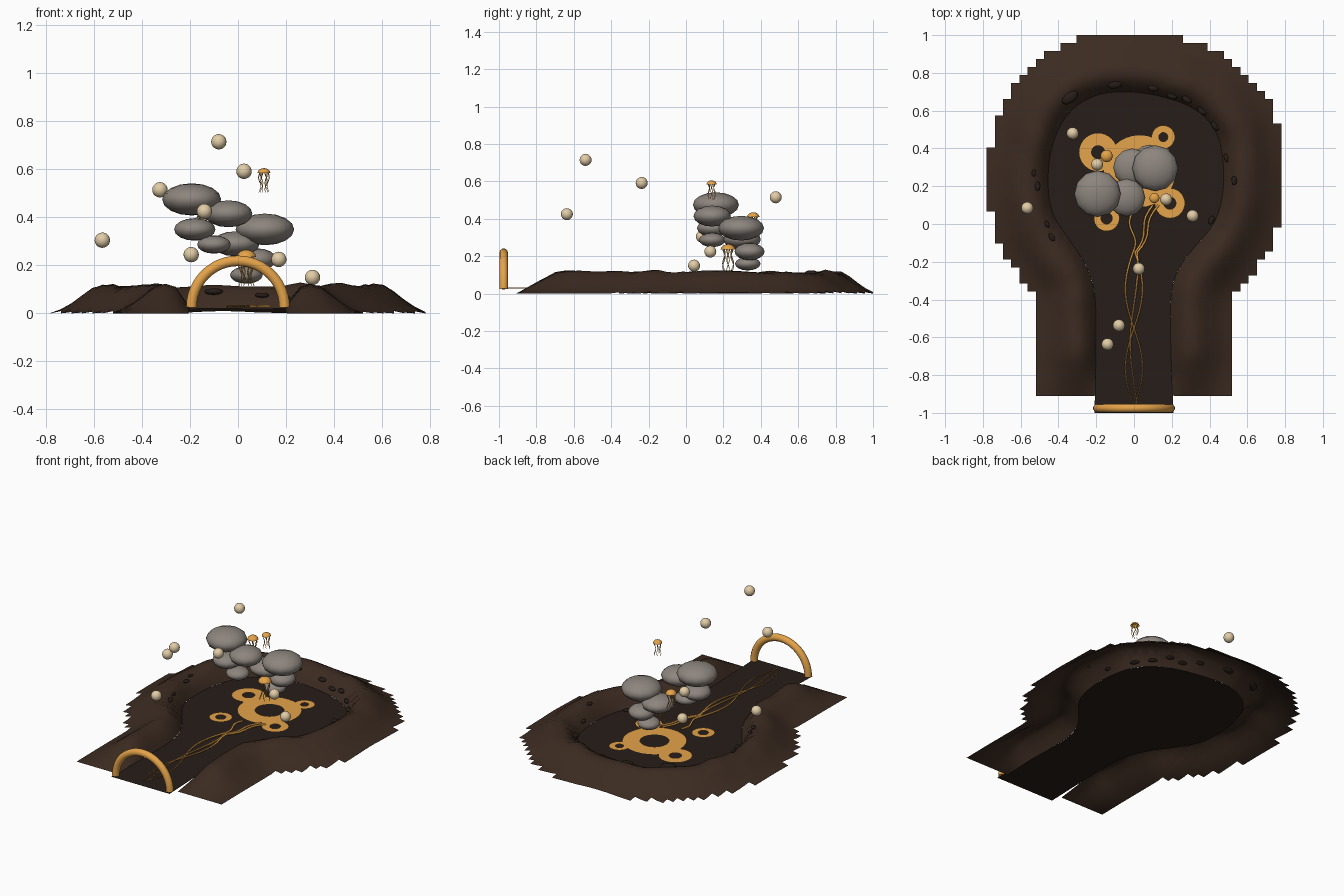
import bpy, bmesh, math, random
from mathutils import Vector, noise

if "Cube" in bpy.data.objects:
    bpy.data.objects.remove(bpy.data.objects["Cube"])
random.seed(4)


def mat(name, rgb):
    m = bpy.data.materials.new(name)
    m.diffuse_color = [(c / 255) ** 2.2 for c in rgb] + [1]
    m.use_nodes = True
    m.node_tree.nodes["Principled BSDF"].inputs["Base Color"].default_value = m.diffuse_color
    return m


EARTH = mat("earth", (62, 47, 38))
FLOOR = mat("dark_floor", (42, 35, 30))
STONE = mat("grey_stone", (140, 132, 125))
AMBER = mat("amber", (228, 162, 75))
CREAM = mat("cream", (225, 203, 165))


def finish(name, bm, m, smooth=True):
    me = bpy.data.meshes.new(name)
    bm.to_mesh(me)
    bm.free()
    me.materials.append(m)
    for p in me.polygons:
        p.use_smooth = smooth
    ob = bpy.data.objects.new(name, me)
    bpy.context.collection.objects.link(ob)
    return ob


def ball(name, loc, size, m, seg=16, rings=10, half=False, rot=0):
    bm = bmesh.new()
    bmesh.ops.create_uvsphere(bm, u_segments=seg, v_segments=rings, radius=1)
    if half:
        bmesh.ops.delete(bm, geom=[v for v in bm.verts if v.co.z < -0.01], context='VERTS')
    ob = finish(name, bm, m)
    ob.location, ob.scale, ob.rotation_euler.z = loc, size, rot
    return ob


def tube(name, paths, radius, m, res=2):
    cu = bpy.data.curves.new(name, 'CURVE')
    cu.dimensions, cu.bevel_depth, cu.bevel_resolution = '3D', radius, res
    cu.use_fill_caps = True
    for pts in paths:
        sp = cu.splines.new('POLY')
        sp.points.add(len(pts) - 1)
        for i, p in enumerate(pts):
            sp.points[i].co = (p[0], p[1], p[2], 1)
            sp.points[i].radius = p[3] if len(p) > 3 else 1
        sp.use_smooth = True
    cu.materials.append(m)
    ob = bpy.data.objects.new(name, cu)
    bpy.context.collection.objects.link(ob)
    return ob


# Keyhole outline of the basin and its channel, corner-cut to a smooth line
outline = [(-.21, -1), (-.2, -.7), (-.2, -.36), (-.26, -.2), (-.36, -.06), (-.44, .06),
           (-.46, .22), (-.44, .42), (-.35, .6), (-.2, .69), (-.04, .705), (.14, .68),
           (.32, .62), (.44, .5), (.475, .34), (.475, .16), (.43, 0), (.34, -.1),
           (.24, -.22), (.19, -.36), (.195, -.7), (.21, -1)]
outline = [Vector((x, y)) for x, y in outline]
for _ in range(2):
    cut = [outline[0]]
    for a, b in zip(outline, outline[1:]):
        cut += [a.lerp(b, .25), a.lerp(b, .75)]
    outline = cut + [outline[-1]]


def rim(p):
    """Signed distance from the outline (negative inside) and nearest point."""
    best, near, inside = 9, None, False
    for a, b in zip(outline, outline[1:]):
        ab = b - a
        q = a + ab * max(0, min(1, (p - a).dot(ab) / ab.length_squared))
        if (p - q).length < best:
            best, near = (p - q).length, q
        if (a.y > p.y) != (b.y > p.y) and p.x < a.x + ab.x * (p.y - a.y) / ab.y:
            inside = not inside
    return (-best if inside else best), near


BANK = [(0, .02), (.05, .1), (.1, .118), (.15, .108), (.2, .072), (.25, .034), (.31, .004), (.34, 0)]


def height(p, d):
    d = max(0, min(.339, d))
    for (a, za), (b, zb) in zip(BANK, BANK[1:]):
        if a <= d <= b:
            z = za + (zb - za) * (d - a) / (b - a)
            break
    z *= 1 + .16 * noise.noise(Vector((p.x * 6, p.y * 6, 1)))
    return z * max(0, min(1, (p.y + .91) / .22))


# Earth bank: grid cells within reach of the outline, inner edge snapped to it
NX, NY = 36, 45
bm = bmesh.new()
grid, dist = {}, {}
for i in range(NX + 1):
    for j in range(NY + 1):
        p = Vector((-.78 + 1.56 * i / NX, -.91 + 1.91 * j / NY))
        d, near = rim(p)
        dist[i, j] = d
        if d < 0:
            p = near
        grid[i, j] = bm.verts.new((p.x, p.y, height(p, d)))
for i in range(NX):
    for j in range(NY):
        c = [(i, j), (i + 1, j), (i + 1, j + 1), (i, j + 1)]
        if max(dist[k] for k in c) > 0 and sum(dist[k] for k in c) / 4 < .32:
            bm.faces.new([grid[k] for k in c])
bmesh.ops.delete(bm, geom=[v for v in bm.verts if not v.link_faces], context='VERTS')
finish("earth_bank", bm, EARTH)

# Flat basin floor
bm = bmesh.new()
f = bm.faces.new([bm.verts.new((p.x, p.y, .02)) for p in reversed(outline)])
bmesh.ops.triangulate(bm, faces=[f])
finish("basin_floor", bm, FLOOR, False)

# Flattened rocks on the rim
spots = [(-.34, .67, .05), (-.1, .74, .04), (.1, .72, .03), (.2, .68, .03), (.28, .66, .03),
         (.36, .6, .03), (.43, .52, .03), (.49, .35, .025), (.53, .23, .025), (.41, .02, .025),
         (-.53, .27, .02), (-.51, .2, .025), (-.46, 0, .02), (-.435, -.07, .025)]
for n, (x, y, r) in enumerate(spots):
    p = Vector((x, y))
    ball(f"rim_rock_{n}", (x, y, height(p, rim(p)[0]) + .004), (r, r * .6, r * .35), FLOOR,
         8, 6, rot=math.atan2(y - .2, x) + math.pi / 2)

# Entrance arch
tube("entrance_arch", [[(.194 * math.cos(t), -.975, .025 + .194 * math.sin(t))
                        for t in (math.pi * k / 24 for k in range(25))]], .023, AMBER, 3)

# Flat rings on the floor: x, y, outer radius, inner radius
for n, (x, y, ro, ri) in enumerate([(.03, .28, .19, .085), (-.19, .38, .1, .037), (.155, .46, .062, .024),
                                    (.19, .11, .08, .032), (-.145, .03, .068, .03)]):
    bm = bmesh.new()
    loops = [[bm.verts.new((x + r * math.cos(k * math.tau / 32), y + r * math.sin(k * math.tau / 32),
                            .026 + .001 * n)) for k in range(32)] for r in (ro, ri)]
    for k in range(32):
        m = (k + 1) % 32
        bm.faces.new((loops[0][k], loops[0][m], loops[1][m], loops[1][k]))
    finish(f"floor_ring_{n}", bm, AMBER, False)

# Two stacks of floating boulders: x, y, z, radius, half height
for n, (x, y, z, r, h) in enumerate([
        (.035, .33, .16, .068, .036), (.08, .34, .225, .08, .046), (-.01, .3, .29, .1, .052),
        (.112, .295, .35, .122, .066), (-.1, .14, .287, .07, .038), (-.18, .145, .35, .086, .047),
        (-.04, .14, .415, .1, .056), (-.193, .16, .475, .123, .067)]):
    ball(f"boulder_{n}", (x, y, z), (r, r, h), STONE, 12, 8)

# Floating orbs
for n, loc in enumerate([(-.325, .48, .515), (-.565, .085, .305), (-.195, .315, .42 - .175),
                         (.17, .13, .225), (.31, .043, .15), (.025, -.237, .592),
                         (-.08, -.537, .715), (-.14, -.637, .425)]):
    ball(f"orb_{n}", loc, (.032,) * 3, CREAM)

# Drifting lanterns: dome cap with wavy tentacles
for n, (x, y, z, r) in enumerate([(.108, .137, .585, .027), (-.145, .36, .41, .033), (.035, .225, .235, .04)]):
    ball(f"lantern_cap_{n}", (x, y, z), (r, r, r * .75), AMBER, 12, 8, half=True)
    paths = []
    for k in range(6):
        a = k * math.tau / 6
        paths.append([(x + r * .65 * math.cos(a) + r * .18 * math.sin(s * .9 + k),
                       y + r * .65 * math.sin(a) + r * .18 * math.cos(s * .9 + k),
                       z - r * 3 * s / 8, 1 - .08 * s) for s in range(9)])
    tube(f"lantern_tentacles_{n}", paths, r * .09, AMBER, 1)

# Intertwined strands running from the arch to the rings
strands = []
for phase, end in ((0, (-.01, .06)), (math.pi, (.1, .1)), (2.2, (.13, .1))):
    amp = .02 if phase == 2.2 else .045
    path = [(amp * math.sin(7.5 * (-.95 + .8 * k / 40) + phase + 1), -.95 + .8 * k / 40,
             .03, .35 + .65 * k / 40) for k in range(41)]
    x0, y0 = path[-1][:2]
    for k in range(1, 9):
        t = k / 8
        path.append((x0 + (end[0] - x0) * t + .015 * math.sin(math.pi * 2 * t),
                     y0 + (end[1] - y0) * t, .03, 1))
    strands.append(path)
tube("floor_strands", strands, .006, AMBER, 1)
